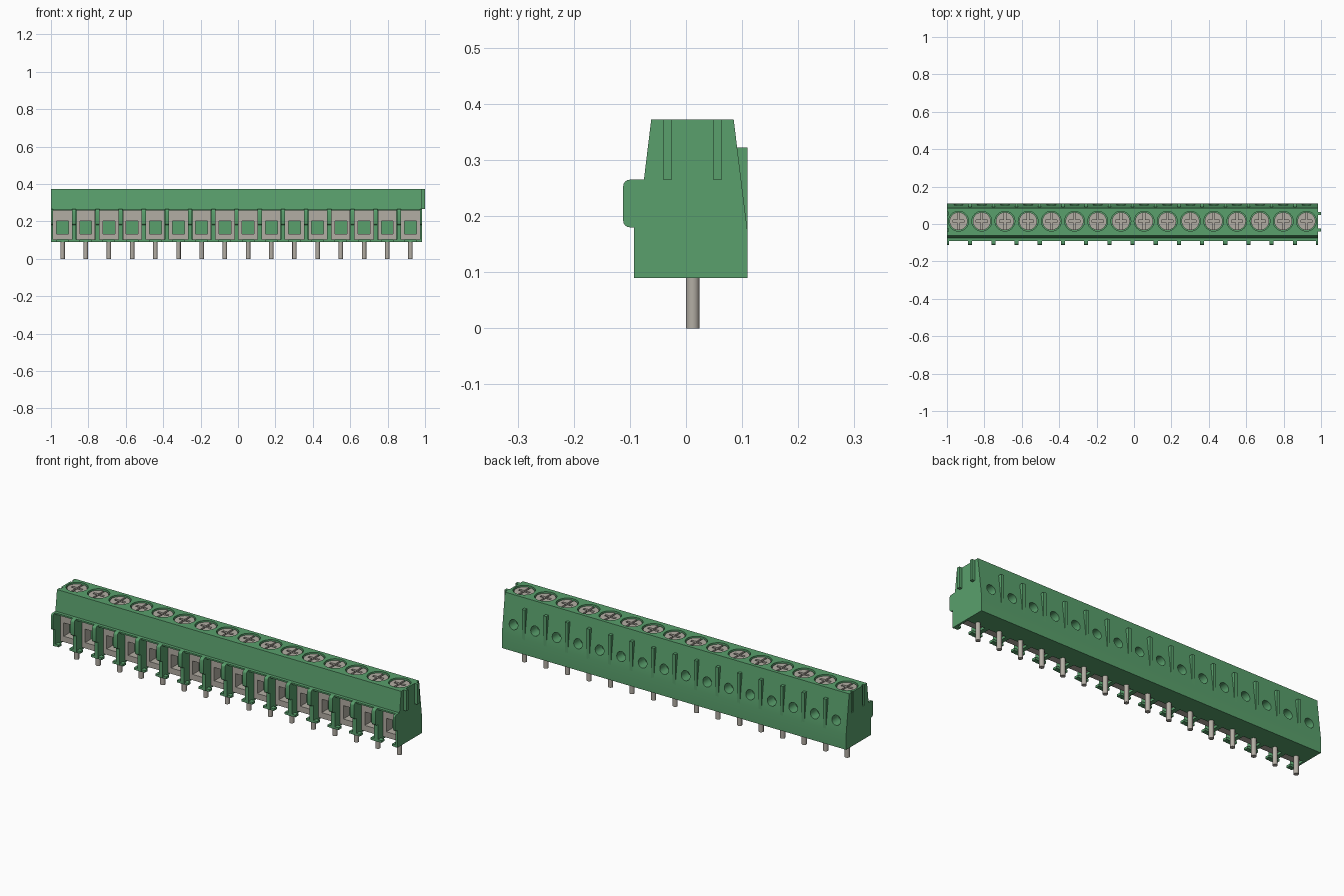
import bpy, bmesh, math
from mathutils import Matrix

if "Cube" in bpy.data.objects:
    bpy.data.objects.remove(bpy.data.objects["Cube"])

POLES, PITCH, LEFT = 16, 0.124, -1.0
RIGHT = LEFT + POLES * PITCH
centres = [LEFT + PITCH * (i + 0.5) for i in range(POLES)]
borders = [LEFT + PITCH * i for i in range(1, POLES)]


def material(name, rgb):
    m = bpy.data.materials.new(name)
    m.use_nodes = True
    m.diffuse_color = (*rgb, 1)
    m.node_tree.nodes["Principled BSDF"].inputs["Base Color"].default_value = (*rgb, 1)
    return m


green = material("green plastic", (0.10, 0.35, 0.15))
metal = material("grey metal", (0.45, 0.42, 0.37))


def prism(bm, profile, x0, x1):
    """Extrude a (y, z) outline from x0 to x1."""
    face = bm.faces.new([bm.verts.new((x0, y, z)) for y, z in profile])
    out = bmesh.ops.extrude_face_region(bm, geom=[face])["geom"]
    verts = [v for v in out if isinstance(v, bmesh.types.BMVert)]
    bmesh.ops.translate(bm, verts=verts, vec=(x1 - x0, 0, 0))


def box(bm, x0, x1, y0, y1, z0, z1):
    prism(bm, [(y0, z0), (y1, z0), (y1, z1), (y0, z1)], x0, x1)


def cylinder(bm, radius, depth, loc, along_y=False, sides=32):
    rot = Matrix.Rotation(math.pi / 2, 4, "X") if along_y else Matrix()
    bmesh.ops.create_cone(bm, cap_ends=True, segments=sides, radius1=radius,
                          radius2=radius, depth=depth,
                          matrix=Matrix.Translation(loc) @ rot)


def finish(bm, name, mat):
    bmesh.ops.recalc_face_normals(bm, faces=bm.faces)
    mesh = bpy.data.meshes.new(name)
    bm.to_mesh(mesh)
    bm.free()
    mesh.materials.append(mat)
    obj = bpy.data.objects.new(name, mesh)
    bpy.context.collection.objects.link(obj)
    smooth(mesh)
    return obj


def smooth(mesh):
    mesh.polygons.foreach_set("use_smooth", [True] * len(mesh.polygons))
    mesh.set_sharp_from_angle(angle=math.radians(30))


def cut(obj, cutter):
    """Subtract the cutter and keep the plain result."""
    mod = obj.modifiers.new("cut", "BOOLEAN")
    mod.operation, mod.solver, mod.object = "DIFFERENCE", "EXACT", cutter
    cutter.hide_render = True
    bpy.context.view_layer.update()
    graph = bpy.context.evaluated_depsgraph_get()
    mesh = bpy.data.meshes.new_from_object(obj.evaluated_get(graph))
    obj.modifiers.clear()
    obj.data = mesh
    smooth(mesh)
    bpy.data.objects.remove(cutter)


# Housing: long extrusion with a ledge over the wire openings
bm = bmesh.new()
prism(bm, [(0, 0.09), (0.11, 0.09), (0.11, 0.17), (0.085, 0.372), (-0.062, 0.372),
           (-0.075, 0.265), (-0.092, 0.265), (-0.092, 0.257), (0, 0.257)], LEFT, RIGHT)
housing = finish(bm, "housing", green)

# Screw wells, rear test holes and side mating grooves
KEYS = ((-0.041, -0.025), (0.048, 0.064))
bm = bmesh.new()
for x in centres:
    cylinder(bm, 0.053, 0.1, (x, 0.015, 0.39))
    cylinder(bm, 0.025, 0.1, (x, 0.1, 0.225), along_y=True)
for y0, y1 in KEYS:
    box(bm, LEFT - 0.02, LEFT + 0.008, y0, y1, 0.265, 0.4)
cut(housing, finish(bm, "housing_cutter", green))

# Mating keys on the other end
bm = bmesh.new()
for y0, y1 in KEYS:
    box(bm, RIGHT - 0.002, 1.0, y0, y1, 0.265, 0.372)
finish(bm, "mating_keys", green)

# Partitions between the wire openings, with a rounded nose
nose = [(0, 0.09), (-0.093, 0.09), (-0.093, 0.18)]
for cz, start in ((0.192, 270), (0.253, 180)):
    for step in range(5):
        a = math.radians(start - step * 22.5)
        nose.append((-0.1 + 0.012 * math.cos(a), cz + 0.012 * math.sin(a)))
nose.append((0, 0.265))
bm = bmesh.new()
spans = [(x - 0.011, x + 0.011) for x in borders]
spans += [(LEFT, LEFT + 0.011), (RIGHT - 0.011, RIGHT)]
for x0, x1 in spans:
    prism(bm, nose, x0, x1)
finish(bm, "partitions", green)

# Foot bars across the lower front of the partitions
bm = bmesh.new()
for x0, x1 in spans:
    box(bm, max(LEFT, x0 - 0.02), min(RIGHT, x1 + 0.02), -0.092, -0.068, 0.0905, 0.102)
finish(bm, "foot_bars", green)

# Rear ribs
bm = bmesh.new()
for x in borders:
    box(bm, x - 0.008, x + 0.008, 0.08, 0.11, 0.165, 0.322)
finish(bm, "rear_ribs", green)

# Wire clamps: square metal frames
bm = bmesh.new()
for x in centres:
    for side in (-1, 1):
        edges = sorted((x + side * 0.05, x + side * 0.032))
        box(bm, *edges, -0.05, 0.002, 0.102, 0.257)
    box(bm, x - 0.032, x + 0.032, -0.05, 0.002, 0.102, 0.132)
    box(bm, x - 0.032, x + 0.032, -0.05, 0.002, 0.202, 0.257)
finish(bm, "wire_clamps", metal)

# Solder pins
bm = bmesh.new()
for x in centres:
    cylinder(bm, 0.012, 0.1, (x, 0.012, 0.05), sides=20)
finish(bm, "solder_pins", metal)

# Screws: one slotted cross head, shared by every pole
bm = bmesh.new()
cylinder(bm, 0.048, 0.03, (0, 0, 0))
screw = finish(bm, "screw", metal)
bm = bmesh.new()
arm, w = 0.03, 0.007
prism(bm, [(-w, 0.004), (w, 0.004), (w, 0.03), (-w, 0.03)], -arm, arm)
slot = finish(bm, "slot_cutter", metal)
cut(screw, slot)
bm = bmesh.new()
box(bm, -0.005, 0.005, -0.06, 0.06, 0.006, 0.03)
cut(screw, finish(bm, "cross_cutter", metal))
for i, x in enumerate(centres):
    obj = screw if i == 0 else screw.copy()
    if i:
        bpy.context.collection.objects.link(obj)
    obj.location = (x, 0.015, 0.351)
